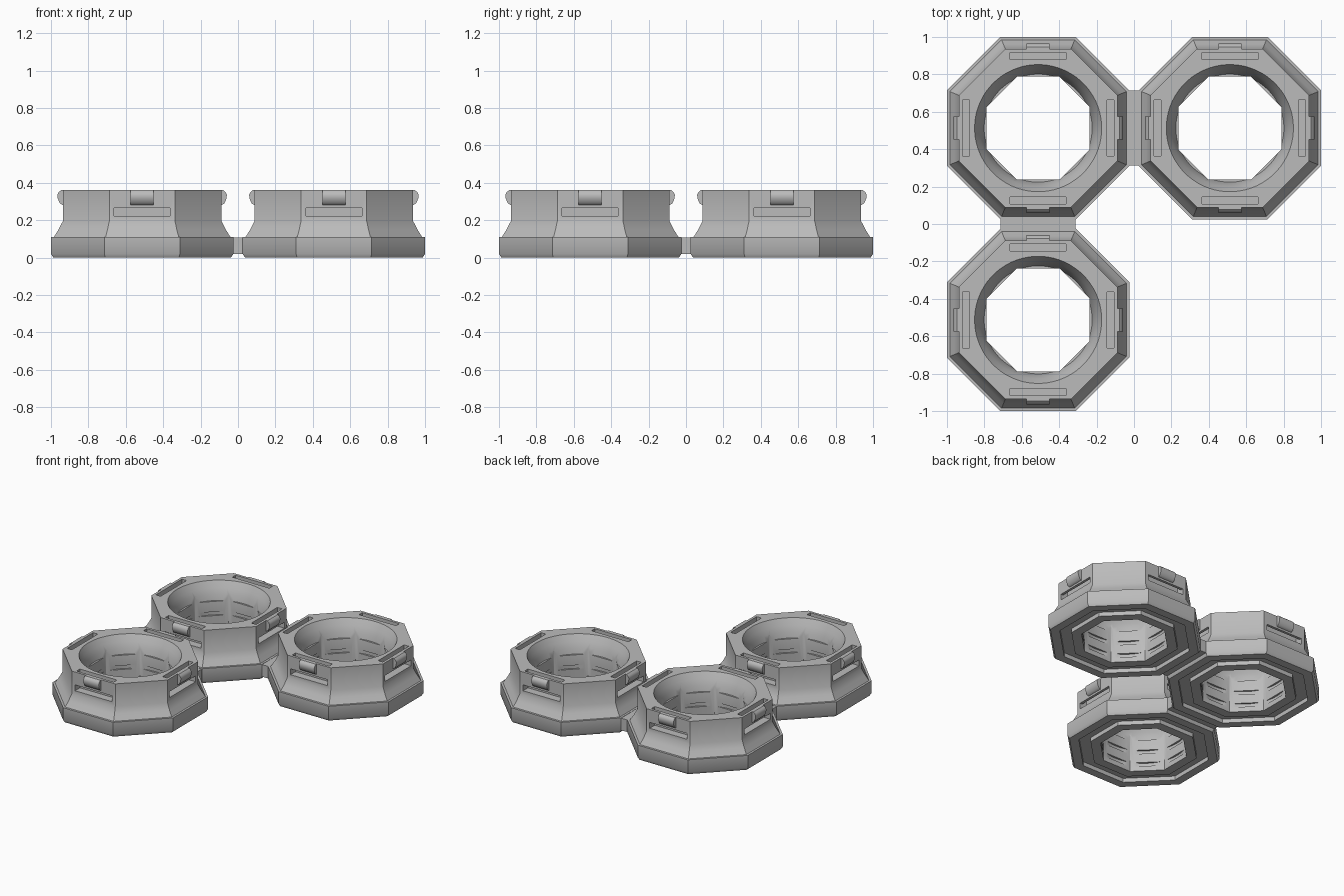
import bpy, bmesh, math
from mathutils import Matrix

cube = bpy.data.objects.get("Cube")
if cube:
    bpy.data.objects.remove(cube, do_unlink=True)

# Material
grey = bpy.data.materials.new("plain grey")
grey.use_nodes = True
colour = (0.5, 0.5, 0.5, 1)
grey.diffuse_color = colour
grey.node_tree.nodes["Principled BSDF"].inputs["Base Color"].default_value = colour

SPACING = 0.5125
SIDES = [i * math.pi / 2 for i in range(4)]


def lathe(bm, profile, sides, closed=True):
    """Turn (radius, z) points; for octagons the radius is the flat distance."""
    turn = math.pi / sides
    grow = 1 / math.cos(turn) if sides == 8 else 1
    rows = []
    for r, z in profile:
        rows.append([bm.verts.new((r * grow * math.cos(turn * (2 * i + 1)),
                                   r * grow * math.sin(turn * (2 * i + 1)), z))
                     for i in range(sides)])
    pairs = list(zip(rows, rows[1:]))
    if closed:
        pairs.append((rows[-1], rows[0]))
    else:
        bm.faces.new(rows[0])
        bm.faces.new(rows[-1])
    for a, b in pairs:
        for i in range(sides):
            j = (i + 1) % sides
            bm.faces.new((a[i], a[j], b[j], b[i]))


def side_prism(bm, profile, half, angle):
    """Extrude (distance, z) points sideways on one flat side."""
    ends = [[bm.verts.new((r, y, z)) for r, z in profile] for y in (-half, half)]
    n = len(profile)
    bm.faces.new(ends[0])
    bm.faces.new(ends[1])
    for i in range(n):
        j = (i + 1) % n
        bm.faces.new((ends[0][i], ends[0][j], ends[1][j], ends[1][i]))
    bmesh.ops.transform(bm, matrix=Matrix.Rotation(angle, 4, 'Z'),
                        verts=ends[0] + ends[1])


def finish(bm, name):
    bmesh.ops.recalc_face_normals(bm, faces=bm.faces[:])
    mesh = bpy.data.meshes.new(name)
    bm.to_mesh(mesh)
    bm.free()
    mesh.materials.append(grey)
    ob = bpy.data.objects.new(name, mesh)
    bpy.context.collection.objects.link(ob)
    return ob


# Octagonal body with flared foot, waist, straight bore and underside groove
bm = bmesh.new()
lathe(bm, [(0.475, 0), (0.4875, 0.02), (0.4875, 0.11), (0.472, 0.11),
           (0.447, 0.15), (0.424, 0.195), (0.424, 0.36), (0.275, 0.36),
           (0.275, 0), (0.34, 0), (0.34, 0.03), (0.415, 0.03), (0.415, 0)], 8)
body = finish(bm, "ring_body")

# Cutter: round bowl, two shallow round grooves and the strap slots
bm = bmesh.new()
lathe(bm, [(0.289, 0.235), (0.298, 0.275), (0.315, 0.315), (0.34, 0.36),
           (0.34, 0.4)], 64, closed=False)
for z in (0.05, 0.145):
    lathe(bm, [(0.289, z - 0.014), (0.289, z + 0.014)], 64, closed=False)
for a in SIDES:
    side_prism(bm, [(0.367, 0.4), (0.367, 0.223), (0.5, 0.223), (0.5, 0.266),
                    (0.405, 0.266), (0.405, 0.4)], 0.15, a)
cutter = finish(bm, "ring_cutter")
cutter.hide_render = True

cut = body.modifiers.new("cut", 'BOOLEAN')
cut.operation = 'DIFFERENCE'
cut.solver = 'EXACT'
cut.object = cutter
depsgraph = bpy.context.evaluated_depsgraph_get()
ring_mesh = bpy.data.meshes.new_from_object(body.evaluated_get(depsgraph))
for ob in (body, cutter):
    bpy.data.objects.remove(ob, do_unlink=True)

# Small rounded catches above the slots
bm = bmesh.new()
for a in SIDES:
    side_prism(bm, [(0.415, 0.36), (0.434, 0.36), (0.446, 0.35), (0.453, 0.335),
                    (0.451, 0.315), (0.44, 0.29), (0.424, 0.28), (0.415, 0.28)],
               0.062, a)
catch = finish(bm, "catches")
catch_mesh = catch.data
bpy.data.objects.remove(catch, do_unlink=True)

# Place the three rings
parts = []
for label, x, y in (("back_right", -1, 1), ("back_left", 1, 1), ("front_right", -1, -1)):
    for part, mesh in (("ring", ring_mesh), ("catches", catch_mesh)):
        ob = bpy.data.objects.new(f"{label}_{part}", mesh)
        ob.location = (x * SPACING, y * SPACING, 0)
        bpy.context.collection.objects.link(ob)
        parts.append(ob)

# Bridges joining neighbouring rings
for name, x, y, angle in (("back_bridge", 0, SPACING, 0),
                          ("side_bridge", -SPACING, 0, math.pi / 2)):
    bm = bmesh.new()
    side_prism(bm, [(-0.03, 0.02), (0.03, 0.02), (0.03, 0.108), (-0.03, 0.108)],
               0.201, angle)
    ob = finish(bm, name)
    ob.location = (x, y, 0)

# Smooth the waist, bowl and catches, keeping real edges crisp
bpy.ops.object.select_all(action='DESELECT')
for ob in parts[:2]:
    ob.select_set(True)
bpy.context.view_layer.objects.active = parts[0]
bpy.ops.object.shade_smooth_by_angle(angle=math.radians(35))
